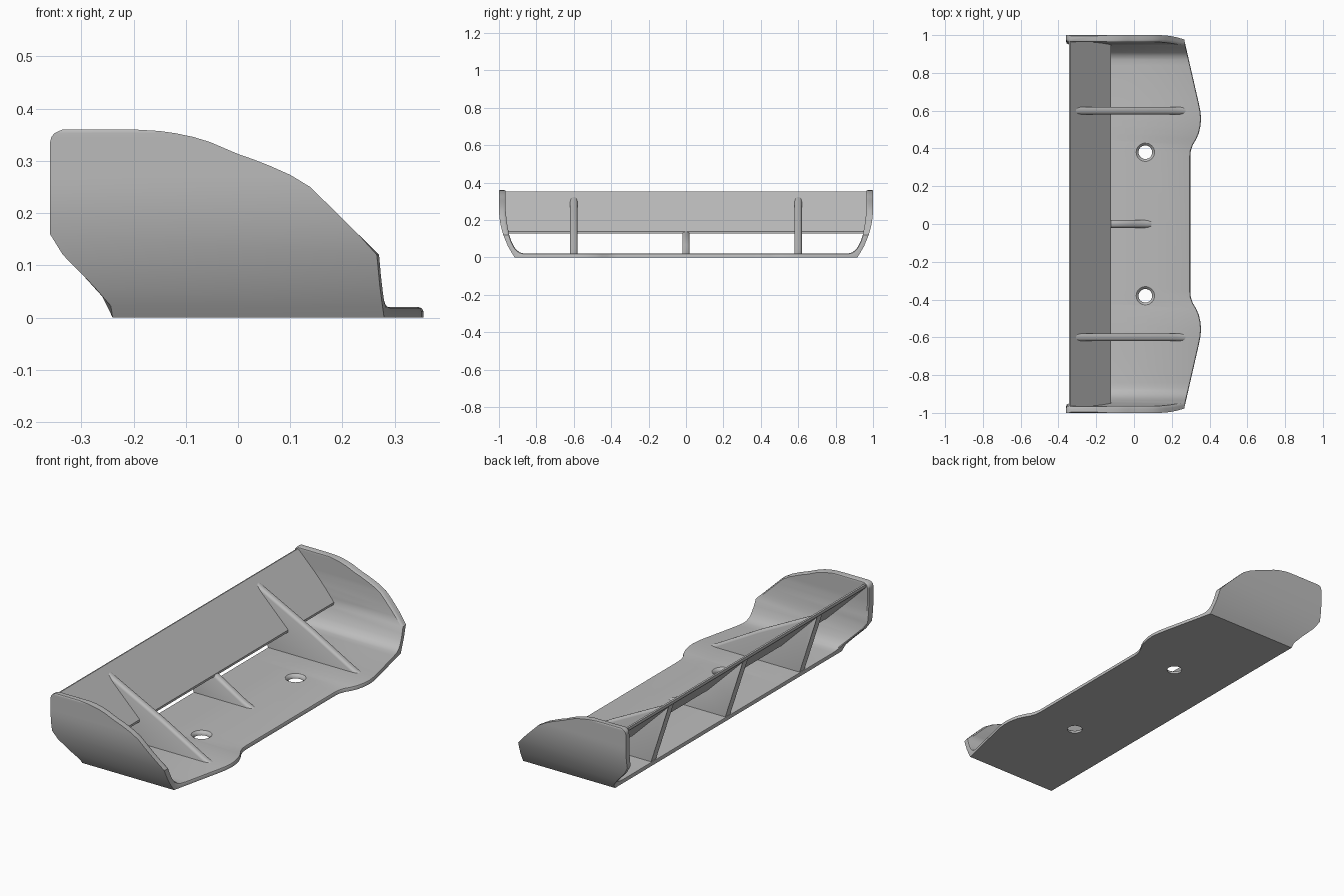
import bpy, bmesh, math
from mathutils import Vector

cube = bpy.data.objects.get("Cube")
if cube:
    bpy.data.objects.remove(cube, do_unlink=True)

GREY = (0.5, 0.5, 0.5, 1)
mat = bpy.data.materials.new("plain grey")
mat.use_nodes = True
mat.diffuse_color = GREY
mat.node_tree.nodes["Principled BSDF"].inputs["Base Color"].default_value = GREY


def interp(table, v):
    """Piecewise linear lookup in (key, value) pairs."""
    if v <= table[0][0]:
        return table[0][1]
    for (a, p), (b, q) in zip(table, table[1:]):
        if v <= b:
            return p + (q - p) * (v - a) / (b - a)
    return table[-1][1]


def loft(name, *ring_sets):
    """Closed solid for each list of rings, joined in one object."""
    bm = bmesh.new()
    for rings in ring_sets:
        loops = [[bm.verts.new(p) for p in ring] for ring in rings]
        for a, b in zip(loops, loops[1:]):
            for i in range(len(a)):
                j = (i + 1) % len(a)
                bm.faces.new((a[i], a[j], b[j], b[i]))
        bm.faces.new(loops[0])
        bm.faces.new(loops[-1])
    bmesh.ops.recalc_face_normals(bm, faces=bm.faces)
    mesh = bpy.data.meshes.new(name)
    bm.to_mesh(mesh)
    bm.free()
    mesh.materials.append(mat)
    obj = bpy.data.objects.new(name, mesh)
    bpy.context.collection.objects.link(obj)
    return obj


def smooth(obj):
    bpy.ops.object.select_all(action='DESELECT')
    obj.select_set(True)
    bpy.context.view_layer.objects.active = obj
    bpy.ops.object.shade_smooth_by_angle(angle=math.radians(35))


# Trailing edge seen from above: x by distance from the middle
PLAN = [(0, .298), (.36, .298), (.39, .301), (.42, .312), (.45, .33), (.48, .343),
        (.52, .352), (.56, .355), (.6, .351), (.635, .344), (.98, .265)]
# Edges of the end plates: x by height
REAR = [(.12, .27), (.203, .186), (.25, .138), (.273, .1), (.297, .046), (.313, 0),
        (.336, -.054), (.35, -.1), (.357, -.15), (.36, -.2)]
NOSE = [(0, -.24), (.015, -.24), (.03, -.247), (.13, -.345), (.142, -.355),
        (.158, -.36), (.335, -.36), (.346, -.357), (.354, -.35), (.36, -.335)]


def edge_x(y, z, rear):
    if not rear:
        return interp(NOSE, z)
    x = interp(PLAN, abs(y))
    return x if z < .12 else min(x, interp(REAR, z))


# Outer and inner skin of the bent shell, from the middle out to the tip
half = [((y, 0), (y, .02)) for y, _ in PLAN[1:-1]]
half += [((.84, 0), (.84, .02)), ((.88, 0), (.87, .022)), ((.9, 0), (.89, .028)),
         ((.916, 0), (.908, .042)), ((.93, .022), (.922, .062)),
         ((.952, .06), (.935, .09)), ((.977, .12), (.945, .12)),
         ((.988, .16), (.953, .16)), ((.994, .19), (.958, .19)),
         ((.998, .22), (.961, .22))]
half += [((1, z), (.964, z)) for z in (.25, .273, .29, .303, .313, .325, .336, .346, .353)]
half += [((.999, .357), (.966, .357)), ((.996, .36), (.972, .36))]
stations = [((-a, b), (-c, d)) for (a, b), (c, d) in reversed(half)] + half

# Each ring: square outer edge, rounded inner edge
ROUND = [(0, 0), (.6, 0), (.88, .003), (1, .009)]


def shell_ring(outer, inner):
    ring = []
    for rear, steps in ((True, ROUND), (False, ROUND[::-1])):
        for f, inset in steps:
            y, z = Vector(outer).lerp(Vector(inner), f)
            x = edge_x(y, z, rear)
            ring.append((x - inset if rear else x + inset, y, z))
    return ring


shell = loft("base_and_end_plates", [shell_ring(o, i) for o, i in stations])

# Two countersunk mounting holes
HOLE = [(.036, -.02), (.036, .006), (.04, .014), (.05, .021), (.05, .05)]
SIDES = 32


def hole_rings(cy):
    return [[(.06 + r * math.cos(math.tau * k / SIDES), cy + r * math.sin(math.tau * k / SIDES), z)
             for k in range(SIDES)] for r, z in HOLE]


cutter = loft("hole_cutter", hole_rings(.38), hole_rings(-.38))
cutter.hide_render = True
cut = shell.modifiers.new("holes", 'BOOLEAN')
cut.operation = 'DIFFERENCE'
cut.solver = 'EXACT'
cut.object = cutter
bpy.context.view_layer.update()
graph = bpy.context.evaluated_depsgraph_get()
cut_mesh = bpy.data.meshes.new_from_object(shell.evaluated_get(graph))
shell.modifiers.clear()
shell.data = cut_mesh
bpy.data.objects.remove(cutter, do_unlink=True)
smooth(shell)

# Sloping upper flap, with its ends buried in the end plates
FLAP = [(-.335, .352), (-.122, .14), (-.122, .129), (-.133, .127), (-.345, .337), (-.343, .35)]
loft("upper_flap", [[(x, y, z) for x, z in FLAP] for y in (-.97, .97)])

# Ribs: outline layers with the top line lowered towards the sides
LAYERS = [(.02, .014), (.017, .007), (.012, .002), (.005, 0)]
STRUT = [(-.335, .338)]
TALL = STRUT + [(-.3, .32), (0, .168), (.17, .073), (.22, .045), (.25, .029), (.285, .015)]
SHORT = STRUT + [(-.13, .137), (-.118, .138), (0, .068), (.04, .044), (.07, .03), (.105, .015)]


def rib(name, cy, top):
    layers = [(-w, d) for w, d in LAYERS] + LAYERS[::-1]
    smooth(loft(name, [[(-.23, cy + w, .001)] + [(x, cy + w, z - d) for x, z in top]
                       for w, d in layers]))


rib("left_rib", .6, TALL)
rib("right_rib", -.6, TALL)
rib("middle_rib", 0, SHORT)
